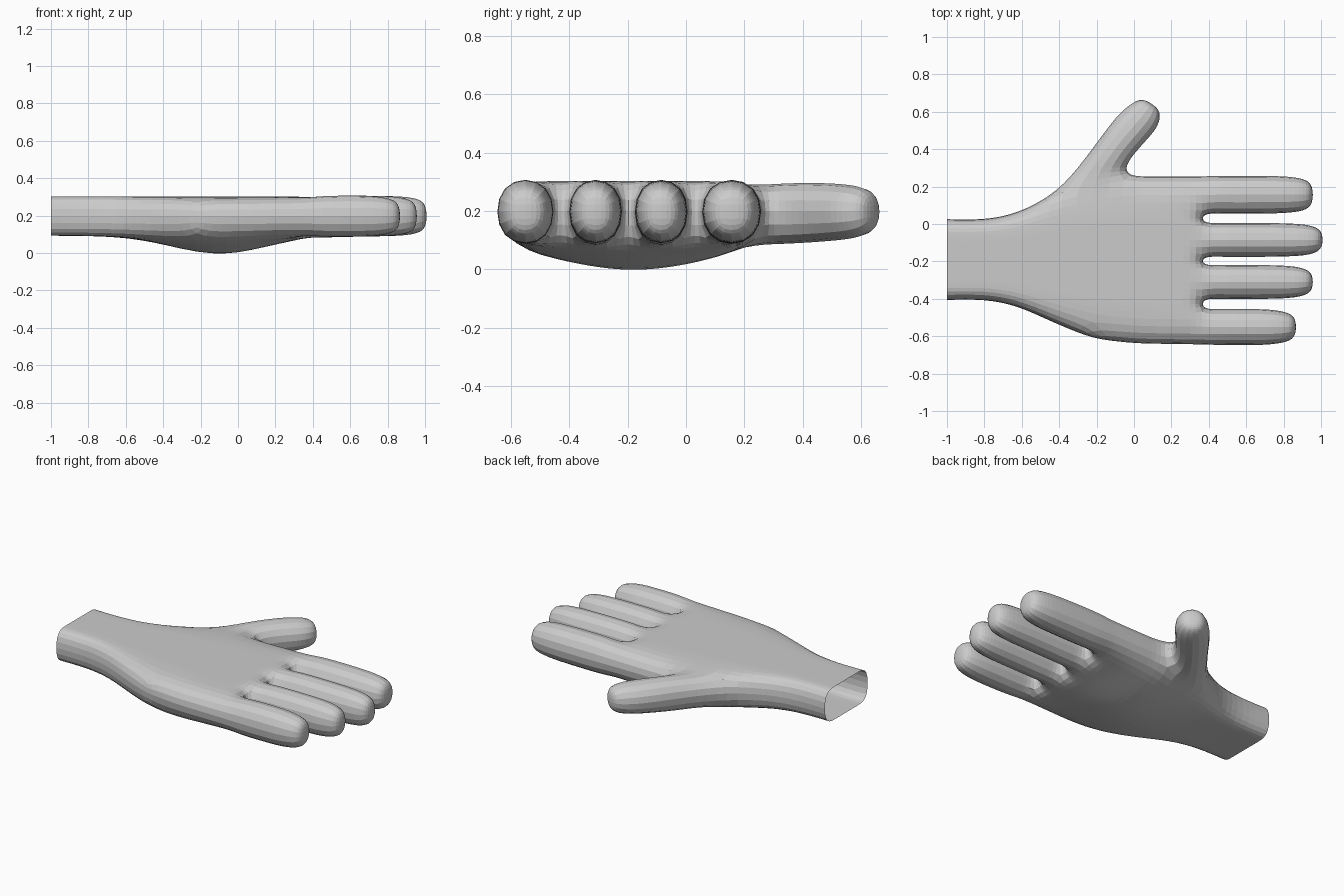
import bpy, bmesh, math

cube = bpy.data.objects.get("Cube")
if cube:
    bpy.data.objects.remove(cube)

bm = bmesh.new()
MID = 0.198


def pair(x, y, half):
    """Bottom and top cage points above one plan position."""
    return [bm.verts.new((x, y, MID + s * half)) for s in (-1, 1)]


def tube(start, rings):
    """Extend a four-sided tube from a start ring and close its tip."""
    for ring in rings:
        for i in range(4):
            j = (i + 1) % 4
            bm.faces.new((start[i], start[j], ring[j], ring[i]))
        start = ring
    bm.faces.new(start)


def ring(a, b, half):
    (a0, a1), (b0, b1) = pair(*a, half), pair(*b, half)
    return [a0, a1, b1, b0]


# Palm cage: stations from wrist to knuckles (x, low y, high y, edge half height)
stations = [(-1, -0.41, 0.03, 0.101), (-0.8, -0.405, 0.025, 0.101),
            (-0.62, -0.44, 0.06, 0.099), (-0.42, -0.54, 0.17, 0.096),
            (-0.22, -0.62, 0.0, 0.094), (-0.02, -0.645, 0.262, 0.094),
            (0.1, -0.648, 0.263, 0.096), (0.23, -0.65, 0.263, 0.1),
            (0.37, -0.652, 0.263, 0.104)]
knuckles = [-0.652, -0.45, -0.405, -0.215, -0.18, 0.01, 0.05, 0.263]
fractions = [(y - knuckles[0]) / (knuckles[-1] - knuckles[0]) for y in knuckles]
THUMB = 3
# The station across the thumb root only shapes the little finger side
root = stations.pop(THUMB + 1)
grid = [[pair(x, lo + f * (hi - lo), edge if f in (0, 1) else 0.105)
         for f in fractions] for x, lo, hi, edge in stations]
heel = pair(root[0], root[1], root[3])
for i in range(len(grid) - 1):
    a, b = grid[i], grid[i + 1]
    for j in range(len(knuckles) - 1):
        for k in (0, 1):
            corners = [a[j][k], a[j + 1][k], b[j + 1][k], b[j][k]]
            if i == THUMB and j == 0:
                corners.append(heel[k])
            bm.faces.new(corners)
    if i == THUMB:
        for p, q in ((a[0], heel), (heel, b[0])):
            bm.faces.new((p[0], p[1], q[1], q[0]))
    else:
        for j in (0, -1):
            bm.faces.new((a[j][0], a[j][1], b[j][1], b[j][0]))

# Fingers from little to index, with webs between them
last = grid[-1]
for n, tip in enumerate((0.87, 0.96, 1.012, 0.96)):
    j = n * 2
    lo, hi = knuckles[j], knuckles[j + 1]
    rings = []
    for x, w in ((0.46, -0.004), (0.64, -0.004), (tip - 0.15, -0.002),
                 (tip - 0.05, 0.012), (tip, 0.048)):
        rings.append(ring((x, lo + w), (x, hi - w), 0.115 - w))
    tube([last[j][0], last[j][1], last[j + 1][1], last[j + 1][0]], rings)
    if n < 3:
        p, q = last[j + 1], last[j + 2]
        bm.faces.new((p[0], p[1], q[1], q[0]))

# Thumb
p, q = grid[THUMB][-1], grid[THUMB + 1][-1]
tube([p[0], p[1], q[1], q[0]],
     [ring((-0.27, 0.35), (-0.04, 0.31), 0.106),
      ring((-0.17, 0.49), (0.035, 0.405), 0.108),
      ring((-0.085, 0.6), (0.125, 0.495), 0.103),
      ring((-0.005, 0.66), (0.15, 0.565), 0.09),
      ring((0.05, 0.675), (0.135, 0.62), 0.055)])

bmesh.ops.recalc_face_normals(bm, faces=bm.faces)
mesh = bpy.data.meshes.new("hand")
bm.to_mesh(mesh)
bm.free()
hand = bpy.data.objects.new("hand", mesh)
bpy.context.collection.objects.link(hand)

# Round the cage
sub = hand.modifiers.new("rounding", 'SUBSURF')
sub.levels = sub.render_levels = 2
bpy.context.view_layer.update()
rounded = bpy.data.meshes.new_from_object(
    hand.evaluated_get(bpy.context.evaluated_depsgraph_get()))
hand.modifiers.clear()
hand.data = rounded

# Fleshy swelling on the underside of the palm
for v in rounded.vertices:
    x, y, z = v.co
    under = min(1, max(0, (MID - z) / 0.1))
    v.co.z -= 0.095 * under * math.exp(-((x + 0.1) / 0.36) ** 2 - ((y + 0.18) / 0.38) ** 2)

skin = bpy.data.materials.new("plain grey")
skin.use_nodes = True
colour = (0.6, 0.6, 0.6, 1)
skin.diffuse_color = colour
skin.node_tree.nodes["Principled BSDF"].inputs["Base Color"].default_value = colour
rounded.materials.clear()
rounded.materials.append(skin)
